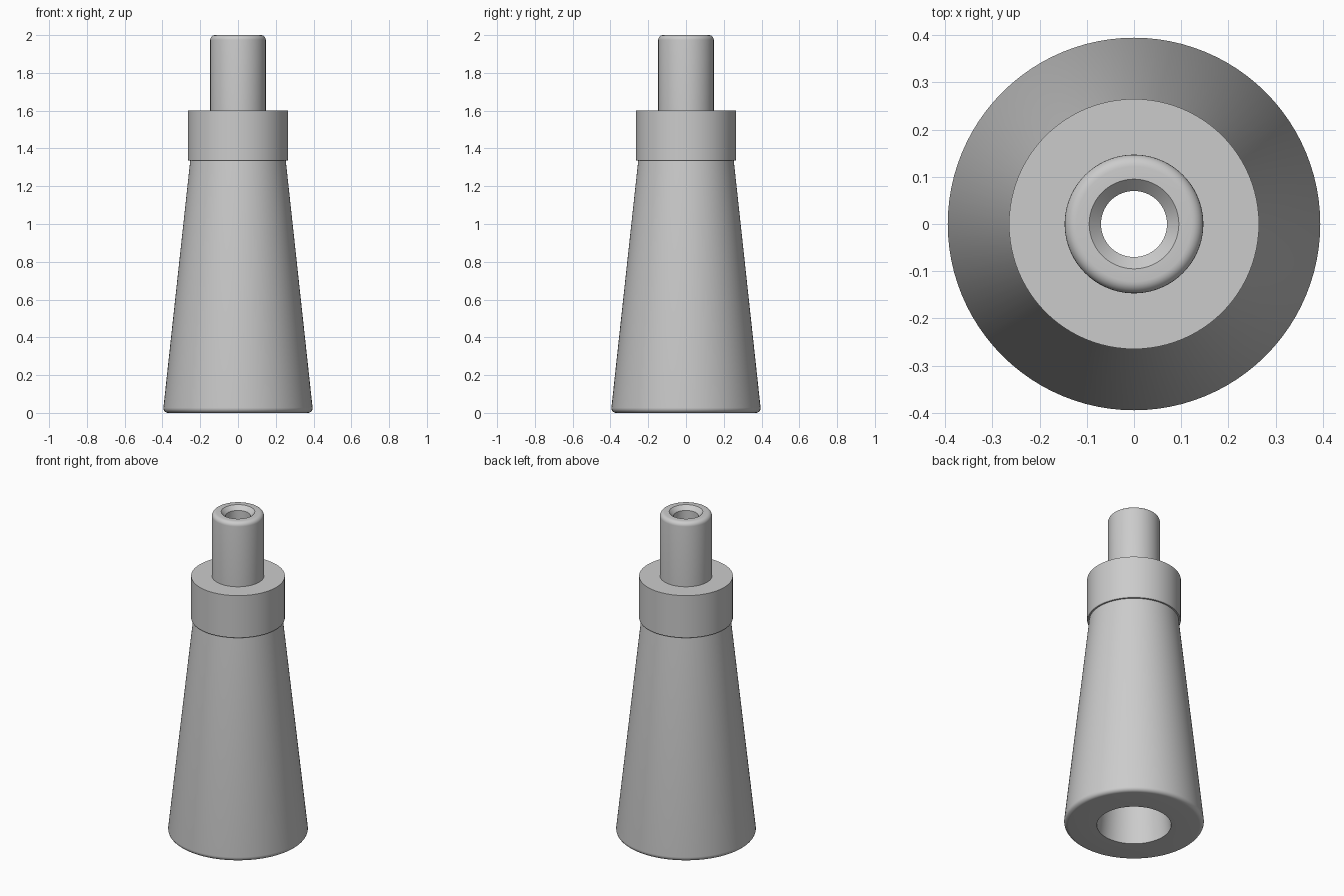
import bpy
import bmesh
import math
from mathutils import Matrix

SEGMENTS = 96

cube = bpy.data.objects.get("Cube")
if cube:
    bpy.data.objects.remove(cube, do_unlink=True)

# Single plain grey
grey = bpy.data.materials.new("plain grey")
grey.use_nodes = True
colour = (0.6, 0.6, 0.6, 1)
grey.diffuse_color = colour
grey.node_tree.nodes["Principled BSDF"].inputs["Base Color"].default_value = colour


def arc(cx, cz, radius, start, end, steps=6):
    """Points of a rounded corner in the (radius, height) plane."""
    angles = [math.radians(start + (end - start) * i / steps) for i in range(steps + 1)]
    return [(cx + radius * math.cos(a), cz + radius * math.sin(a)) for a in angles]


def lathe(name, profile):
    """Revolve a closed (radius, height) profile around z."""
    bm = bmesh.new()
    rings = []
    for i in range(SEGMENTS):
        turn = Matrix.Rotation(math.tau * i / SEGMENTS, 3, "Z")
        rings.append([bm.verts.new(turn @ Matrix.Identity(3).col[0] * r
                                   + Matrix.Identity(3).col[2] * z) for r, z in profile])
    n = len(profile)
    for i, ring in enumerate(rings):
        following = rings[(i + 1) % SEGMENTS]
        for j in range(n):
            k = (j + 1) % n
            bm.faces.new((ring[j], following[j], following[k], ring[k]))
    bmesh.ops.recalc_face_normals(bm, faces=bm.faces)
    mesh = bpy.data.meshes.new(name)
    bm.to_mesh(mesh)
    bm.free()
    mesh.materials.append(grey)
    obj = bpy.data.objects.new(name, mesh)
    bpy.context.collection.objects.link(obj)
    bpy.ops.object.select_all(action="DESELECT")
    obj.select_set(True)
    bpy.context.view_layer.objects.active = obj
    bpy.ops.object.shade_smooth_by_angle(angle=math.radians(30))
    return obj


# Tapered body with a rounded foot
profile = [(0.21, 0)] + arc(0.37, 0.025, 0.025, -90, 6)
# Collar with a small lip under it
profile += [(0.253, 1.335), (0.262, 1.335), (0.265, 1.34), (0.265, 1.6)]
# Neck with a rounded rim
profile += [(0.147, 1.6)] + arc(0.122, 1.975, 0.025, 0, 90)
# Countersunk mouth and the bore, widening towards the foot
profile += [(0.095, 2.0), (0.07, 1.975), (0.07, 1.6)]

lathe("hollow_tapered_nozzle", profile)
